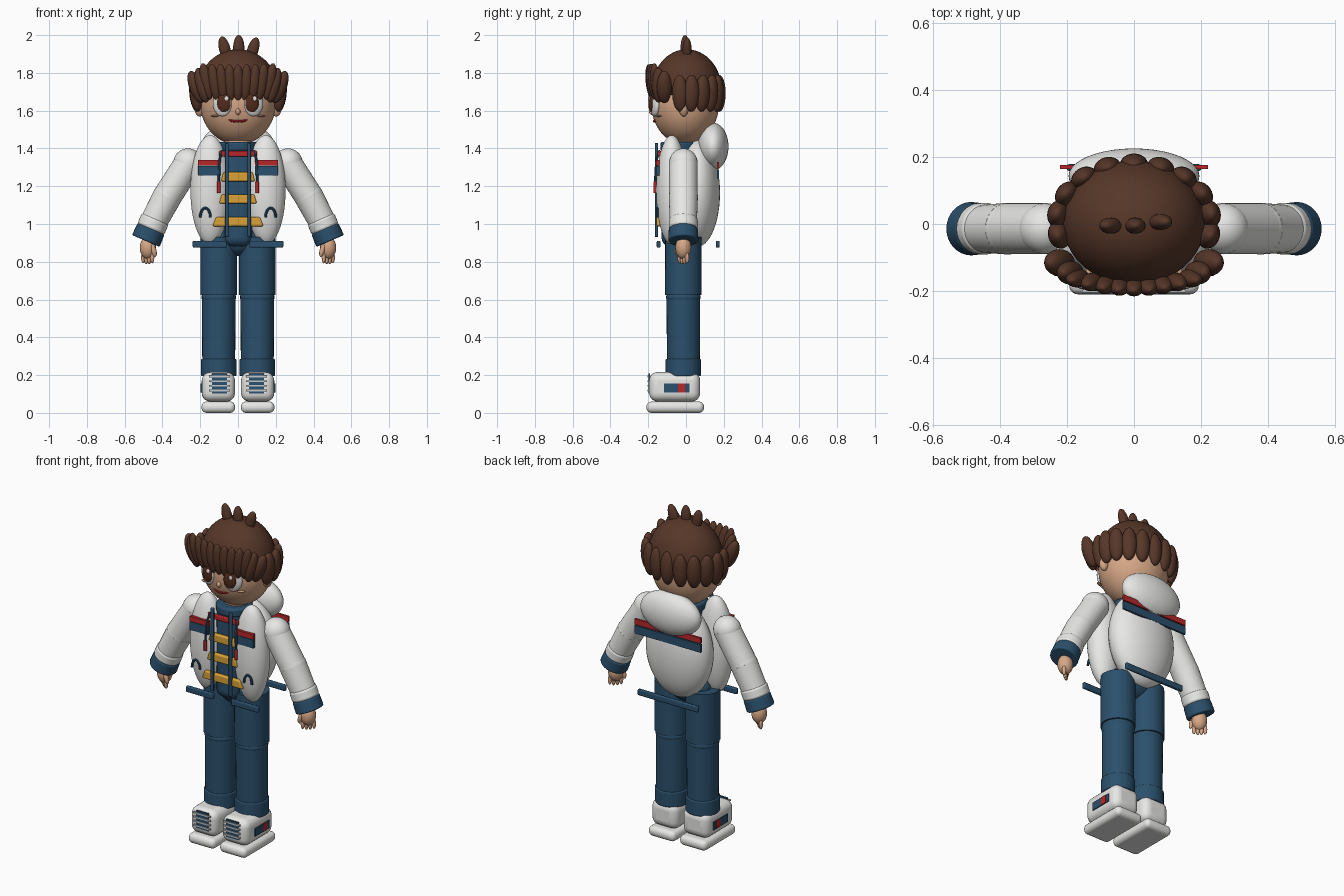
import bpy, math
from mathutils import Vector, Euler

if "Cube" in bpy.data.objects:
    bpy.data.objects.remove(bpy.data.objects["Cube"])


def material(name, r, g, b):
    m = bpy.data.materials.new(name)
    m.diffuse_color = (r, g, b, 1)
    m.use_nodes = True
    m.node_tree.nodes["Principled BSDF"].inputs["Base Color"].default_value = m.diffuse_color
    return m


WHITE = material("off white", 0.80, 0.80, 0.78)
NAVY = material("denim navy", 0.024, 0.080, 0.150)
HAIR = material("hair brown", 0.095, 0.038, 0.022)
SKIN = material("skin", 0.68, 0.39, 0.24)
RED = material("red", 0.48, 0.020, 0.022)
GOLD = material("gold", 0.70, 0.36, 0.035)
IRIS = material("iris brown", 0.085, 0.025, 0.012)
GREY = material("pale grey", 0.55, 0.58, 0.60)


def finish(name, mat, angle=40):
    o = bpy.context.object
    o.name = name
    o.data.materials.clear()
    o.data.materials.append(mat)
    bpy.ops.object.shade_smooth_by_angle(angle=math.radians(angle))
    return o


def ball(name, loc, size, mat, rot=(0, 0, 0), seg=24):
    bpy.ops.mesh.primitive_uv_sphere_add(segments=seg, ring_count=seg * 2 // 3, location=loc,
                                         rotation=[math.radians(a) for a in rot])
    bpy.context.object.scale = size
    return finish(name, mat)


def box(name, loc, size, mat, bevel=0.0, rot=(0, 0, 0), segments=5):
    bpy.ops.mesh.primitive_cube_add(size=1, location=loc, rotation=[math.radians(a) for a in rot])
    o = bpy.context.object
    o.scale = size
    bpy.ops.object.transform_apply(location=False, rotation=False, scale=True)
    if bevel:
        b = o.modifiers.new("rounding", "BEVEL")
        b.width, b.segments = bevel, segments
    return finish(name, mat)


def limb(name, a, b, r1, r2, mat, bevel=0.0):
    a, b = Vector(a), Vector(b)
    d = b - a
    bpy.ops.mesh.primitive_cone_add(vertices=32, radius1=r1, radius2=r2, depth=d.length,
                                    location=(a + b) / 2, rotation=d.to_track_quat('Z', 'Y').to_euler())
    if bevel:
        m = bpy.context.object.modifiers.new("rounding", "BEVEL")
        m.width, m.segments = bevel, 3
    return finish(name, mat)


def cord(name, points, r, mat):
    c = bpy.data.curves.new(name, 'CURVE')
    c.dimensions, c.bevel_depth, c.bevel_resolution, c.use_fill_caps = '3D', r, 2, True
    s = c.splines.new('POLY')
    s.points.add(len(points) - 1)
    for p, q in zip(s.points, points):
        p.co = (*q, 1)
    o = bpy.data.objects.new(name, c)
    bpy.context.collection.objects.link(o)
    bpy.ops.object.select_all(action='DESELECT')
    o.select_set(True)
    bpy.context.view_layer.objects.active = o
    bpy.ops.object.convert(target='MESH')
    return finish(name, mat)


# Head and face
ball("head", (0, -0.005, 1.64), (0.2, 0.18, 0.22), SKIN, seg=48)
ball("nose", (0, -0.178, 1.595), (0.013, 0.018, 0.018), SKIN)
cord("mouth", [(0.05 * t, -0.168 + 0.012 * t * t, 1.543 + 0.010 * t * t)
               for t in [i / 4 for i in range(-4, 5)]], 0.007, RED)
for s, side in ((-1, "left"), (1, "right")):
    ball(side + "_ear", (s * 0.203, -0.012, 1.625), (0.03, 0.028, 0.056), SKIN)
    ball(side + "_eye_white", (s * 0.083, -0.166, 1.638), (0.053, 0.022, 0.068), WHITE, (0, 0, s * 20))
    ball(side + "_iris", (s * 0.075, -0.184, 1.642), (0.037, 0.014, 0.05), IRIS, (0, 0, s * 12))
    ball(side + "_eye_glint", (s * 0.075 + 0.014, -0.196, 1.664), (0.011, 0.006, 0.013), WHITE)
    ball(side + "_cheek_mark", (s * 0.123, -0.145, 1.572), (0.022, 0.012, 0.005), SKIN, (0, 0, s * 30))

# Hair cap: upper part of an ellipsoid
cap = ball("hair_cap", (0, 0.004, 1.71), (0.212, 0.185, 0.215), HAIR, seg=48)
for v in cap.data.vertices:
    v.co.z = max(v.co.z, -0.12)

# Fringe over the forehead
for i in range(9):
    x = (i - 4) * 0.042
    ball("fringe_lock", (x, -0.187 + 0.9 * x * x, 1.748 + 0.25 * x * x),
         (0.031, 0.026, 0.098), HAIR, (7, x * 60, x * 90))

# Locks around the sides and back
for i in range(11):
    a = math.radians(-12 + i * 20.4)
    c, s = math.cos(a), math.sin(a)
    ball("side_lock", (0.226 * c, 0.004 + 0.172 * s, 1.692), (0.034, 0.042, 0.098), HAIR,
         (0, 5 * abs(c), math.degrees(math.atan2(s / 0.172, c / 0.226))))
for s in (-1, 1):
    ball("temple_lock", (s * 0.222, -0.115, 1.725), (0.036, 0.04, 0.09), HAIR, (0, s * 20, 0))
    ball("temple_lock_inner", (s * 0.19, -0.145, 1.735), (0.034, 0.035, 0.095), HAIR, (0, s * 14, 0))
for x, y, z, t in ((-0.07, -0.005, 1.925, -14), (0.004, -0.005, 1.93, 0), (0.078, 0.006, 1.92, 18)):
    ball("crown_tuft", (x, y, z), (0.03, 0.024, 0.07), HAIR, (0, t, 0))

# Shirt, collar and hips
box("shirt", (0, -0.055, 1.15), (0.15, 0.15, 0.54), NAVY, 0.05)
limb("neck", (0, -0.01, 1.34), (0, -0.01, 1.48), 0.075, 0.075, SKIN)
collar = limb("collar", (0, -0.035, 1.385), (0, -0.035, 1.435), 0.1, 0.1, NAVY, 0.012)
ball("hips", (0, -0.015, 0.925), (0.15, 0.09, 0.095), NAVY)

# Padded jacket: back shell, hood and two front panels
ball("jacket_back", (0, 0.06, 1.165), (0.21, 0.12, 0.285), WHITE, seg=40)
ball("hood", (0, 0.143, 1.41), (0.195, 0.082, 0.126), WHITE, seg=40)
box("back_red_stripe", (0, 0.17, 1.312), (0.44, 0.012, 0.034), RED)
box("back_navy_stripe", (0, 0.17, 1.265), (0.44, 0.012, 0.048), NAVY)
box("back_hem", (0, 0.168, 0.893), (0.4, 0.02, 0.036), NAVY, 0.006, segments=2)
for s in (-1, 1):
    ball("jacket_front", (s * 0.147, -0.075, 1.18), (0.105, 0.083, 0.29), WHITE, seg=40)
    box("chest_red_stripe", (s * 0.15, -0.149, 1.325), (0.122, 0.018, 0.03), RED)
    box("chest_navy_stripe", (s * 0.15, -0.149, 1.283), (0.122, 0.018, 0.05), NAVY)
    box("front_hem", (s * 0.15, -0.145, 0.893), (0.18, 0.02, 0.036), NAVY, 0.006, segments=2)
    box("zip_edge", (s * 0.06, -0.156, 1.18), (0.02, 0.016, 0.5), NAVY, 0.005, segments=2)
    cord("drawstring", [(s * 0.085, -0.14, 1.39), (s * 0.1, -0.158, 1.33), (s * 0.102, -0.164, 1.22)], 0.006, NAVY)
    limb("drawstring_tip", (s * 0.102, -0.164, 1.225), (s * 0.102, -0.164, 1.165), 0.009, 0.009, RED)
    # Pocket arch
    cord("pocket_arch", [(s * 0.173 + 0.027 * math.cos(a), -0.152, 1.035 + 0.05 * math.sin(a))
                         for a in [math.pi * i / 8 for i in range(9)]], 0.007, NAVY)

# Red neckline and gold toggles
box("neckline", (0, -0.138, 1.372), (0.2, 0.02, 0.03), RED, 0.005, segments=2)
for z, w in ((1.25, 0.18), (1.133, 0.2), (1.012, 0.27)):
    o = box("gold_toggle", (0, -0.142, z), (w, 0.026, 0.048), GOLD, 0.007, segments=2)
    for v in o.data.vertices:
        if v.co.z > 0:
            v.co.x *= 0.86

for s, side in ((-1, "left"), (1, "right")):
    y = -0.014
    # Sleeves, cuffs and hands
    P = lambda x, z: (s * x, y, z)
    ball(side + "_shoulder", P(0.265, 1.322), (0.078, 0.076, 0.078), WHITE)
    limb(side + "_upper_sleeve", P(0.26, 1.325), P(0.375, 1.145), 0.076, 0.076, WHITE)
    ball(side + "_elbow", P(0.375, 1.145), (0.077, 0.077, 0.077), WHITE)
    limb(side + "_lower_sleeve", P(0.375, 1.145), P(0.455, 0.995), 0.077, 0.071, WHITE)
    limb(side + "_sleeve_roll", P(0.437, 1.03), P(0.463, 0.97), 0.077, 0.077, WHITE, 0.015)
    limb(side + "_cuff", P(0.460, 0.975), P(0.488, 0.910), 0.077, 0.08, NAVY, 0.008)
    ball(side + "_hand", P(0.477, 0.875), (0.043, 0.042, 0.06), SKIN)
    for i in range(4):
        t = i - 1.5
        ball(side + "_finger", (s * (0.478 + 0.016 * t), y + 0.013 * t, 0.822 - 0.005 * (1.5 - abs(t))),
             (0.011, 0.012, 0.03), SKIN, seg=12)
    ball(side + "_thumb", (s * 0.446, y - 0.03, 0.86), (0.014, 0.014, 0.035), SKIN, (0, s * 15, 0), seg=12)

    # Trouser legs
    x = s * 0.102
    limb(side + "_thigh", (x, y, 0.93), (x, y, 0.625), 0.096, 0.097, NAVY)
    ball(side + "_knee", (x, y, 0.612), (0.092, 0.092, 0.045), NAVY)
    limb(side + "_shin", (x, y, 0.62), (x, y, 0.25), 0.089, 0.087, NAVY)
    limb(side + "_trouser_cuff", (x, y, 0.285), (x, y, 0.195), 0.094, 0.094, NAVY, 0.006)

    # Shoes
    x = s * 0.104
    box(side + "_sole", (x, -0.057, 0.03), (0.178, 0.305, 0.06), WHITE, 0.027)
    box(side + "_shoe", (x, -0.06, 0.138), (0.176, 0.27, 0.156), WHITE, 0.045)
    box(side + "_tongue", (x * 0.95, -0.195, 0.155), (0.08, 0.009, 0.105), NAVY)
    for i in range(4):
        box(side + "_lace", (x * 0.95, -0.2, 0.118 + i * 0.025), (0.112, 0.009, 0.009), GREY)
    box(side + "_shoe_patch", (s * 0.193, -0.05, 0.132), (0.009, 0.135, 0.048), NAVY)
    box(side + "_shoe_stripe", (s * 0.195, -0.023, 0.132), (0.009, 0.038, 0.048), RED)
